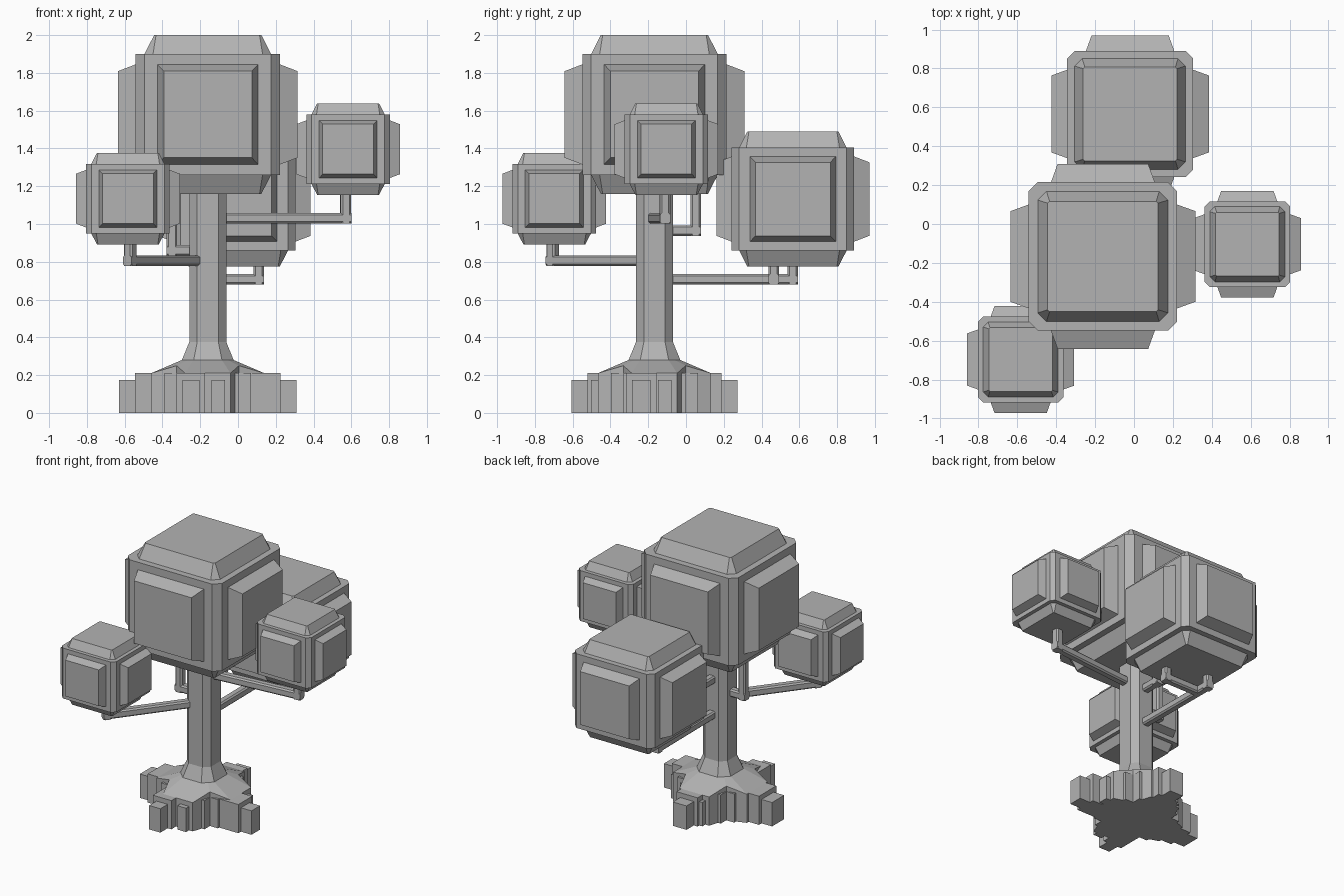
import bpy, bmesh
from math import pi
from mathutils import Matrix, Vector

if "Cube" in bpy.data.objects:
    bpy.data.objects.remove(bpy.data.objects["Cube"])

CX, CY = -0.16, -0.167          # trunk axis
TRUNK = Vector((CX, CY, 0))

GREY = bpy.data.materials.new("grey")
GREY.diffuse_color = (0.45, 0.45, 0.45, 1)
GREY.use_nodes = True
GREY.node_tree.nodes["Principled BSDF"].inputs["Base Color"].default_value = GREY.diffuse_color


def add_loft(bm, rings, mat=Matrix()):
    """Join equal-length rings of points into a capped solid."""
    vs = [[bm.verts.new(mat @ Vector(p)) for p in r] for r in rings]
    n = len(vs[0])
    for a, b in zip(vs, vs[1:]):
        for i in range(n):
            j = (i + 1) % n
            bm.faces.new((a[i], a[j], b[j], b[i]))
    bm.faces.new(vs[0][::-1])
    bm.faces.new(vs[-1])


def octagon(h, c, z):
    """Square of half width h with corners cut by c."""
    k = h - c
    return [(-k, -h, z), (k, -h, z), (h, -k, z), (h, k, z),
            (k, h, z), (-k, h, z), (-h, k, z), (-h, -k, z)]


def rect(w, h, z):
    return [(-w, -h, z), (w, -h, z), (w, h, z), (-w, h, z)]


def finish(bm, name, loc):
    bmesh.ops.recalc_face_normals(bm, faces=bm.faces)
    me = bpy.data.meshes.new(name)
    bm.to_mesh(me)
    bm.free()
    me.materials.append(GREY)
    ob = bpy.data.objects.new(name, me)
    ob.location = loc
    bpy.context.collection.objects.link(ob)
    return ob


def foliage(name, loc, s):
    bm = bmesh.new()
    # chamfered block
    add_loft(bm, [octagon(0.382, 0.047, -0.32), octagon(0.382, 0.047, 0.32)])
    # raised top and bottom caps
    for rot in (0, pi):
        add_loft(bm, [octagon(0.335, 0.045, 0.32), octagon(0.284, 0.01, 0.42)],
                 Matrix.Rotation(rot, 4, 'X'))
    # raised panels on four sides
    for i in range(4):
        m = Matrix.Rotation(i * pi / 2, 4, 'Z') @ Matrix.Rotation(pi / 2, 4, 'X')
        add_loft(bm, [rect(0.267, 0.265, 0.382), rect(0.233, 0.229, 0.476)], m)
    bmesh.ops.scale(bm, vec=(s, s, s), verts=bm.verts)
    finish(bm, name, loc)


foliage("foliage_main", (CX, CY, 1.58), 1.0)
foliage("foliage_back", (-0.02, 0.566, 1.132), 0.85)
foliage("foliage_right", (0.583, -0.104, 1.396), 0.577)
foliage("foliage_front_left", (-0.583, -0.697, 1.134), 0.577)


# trunk with flared root base; the valleys between roots use their own height
def trunk_ring(w, r, d, z, zd=None):
    pts = []
    for i in range(4):
        m = Matrix.Rotation(i * pi / 2, 3, 'Z')
        pts += [m @ Vector(p) for p in
                ((-w, -r, z), (w, -r, z), (d, -d, z if zd is None else zd))]
    return pts


bm = bmesh.new()
add_loft(bm, [trunk_ring(0.12, 0.30, 0.165, 0), trunk_ring(0.12, 0.30, 0.165, 0.21, 0.25),
              trunk_ring(0.075, 0.137, 0.106, 0.28),
              trunk_ring(0.056, 0.098, 0.077, 0.375),
              trunk_ring(0.056, 0.098, 0.077, 1.25)])
finish(bm, "trunk", TRUNK)

# stepped roots: tip offset, tip half width, reach
ARMS = [("front", -0.09, 0.045, 0.44), ("right", -0.07, 0.05, 0.47),
        ("back", -0.02, 0.055, 0.44), ("left", 0.0, 0.07, 0.47)]
for i, (side, off, w, reach) in enumerate(ARMS):
    bm = bmesh.new()
    for x0, x1, y, h in ((off - w, off + w, reach, 0.175),
                         (off - w - 0.03, off + w + 0.03, reach - 0.085, 0.21),
                         (0.02, 0.09, 0.335, 0.175),
                         (-0.165, 0.165, 0.23, 0.21)):
        add_loft(bm, [[(x0, -y, z), (x1, -y, z), (x1, -0.1, z), (x0, -0.1, z)]
                      for z in (0, h)], Matrix.Rotation(i * pi / 2, 4, 'Z'))
    finish(bm, f"root_{side}", TRUNK)


# bent branches made of chamfered square bars
def branch(name, pts, r=0.028):
    bm = bmesh.new()
    for i, (a, b) in enumerate(zip(pts, pts[1:])):
        a, b = Vector(a), Vector(b)
        d = (b - a).normalized()
        side = Vector((-d.y, d.x, 0)) if abs(d.z) < 0.9 else \
            Vector((-heading.y, heading.x, 0))
        heading = d
        m = Matrix((side, d.cross(side), d)).transposed().to_4x4()
        m.translation = a
        start = -r if i else 0
        end = (b - a).length + (r if i < len(pts) - 2 else 0)
        add_loft(bm, [octagon(r, 0.01, start), octagon(r, 0.01, end)], m)
    finish(bm, name, (0, 0, 0))


branch("branch_right", [(CX, -0.18, 1.03), (0.57, -0.112, 1.03), (0.57, -0.112, 1.2)])
branch("branch_front_left", [(-0.18, -0.19, 0.806), (-0.57, -0.705, 0.806), (-0.57, -0.705, 0.95)])
branch("branch_back", [(CX, CY, 0.707), (-0.165, 0.565, 0.707), (-0.165, 0.565, 0.85)])
branch("branch_back_fork", [(-0.165, 0.465, 0.707), (0.11, 0.465, 0.707), (0.11, 0.465, 0.85)])
branch("branch_left_up", [(CX, CY, 0.86), (-0.35, CY, 0.86), (-0.35, CY, 1.25)])
branch("branch_back_up", [(CX, CY, 0.965), (CX, 0.052, 0.965), (CX, 0.052, 1.25)])
